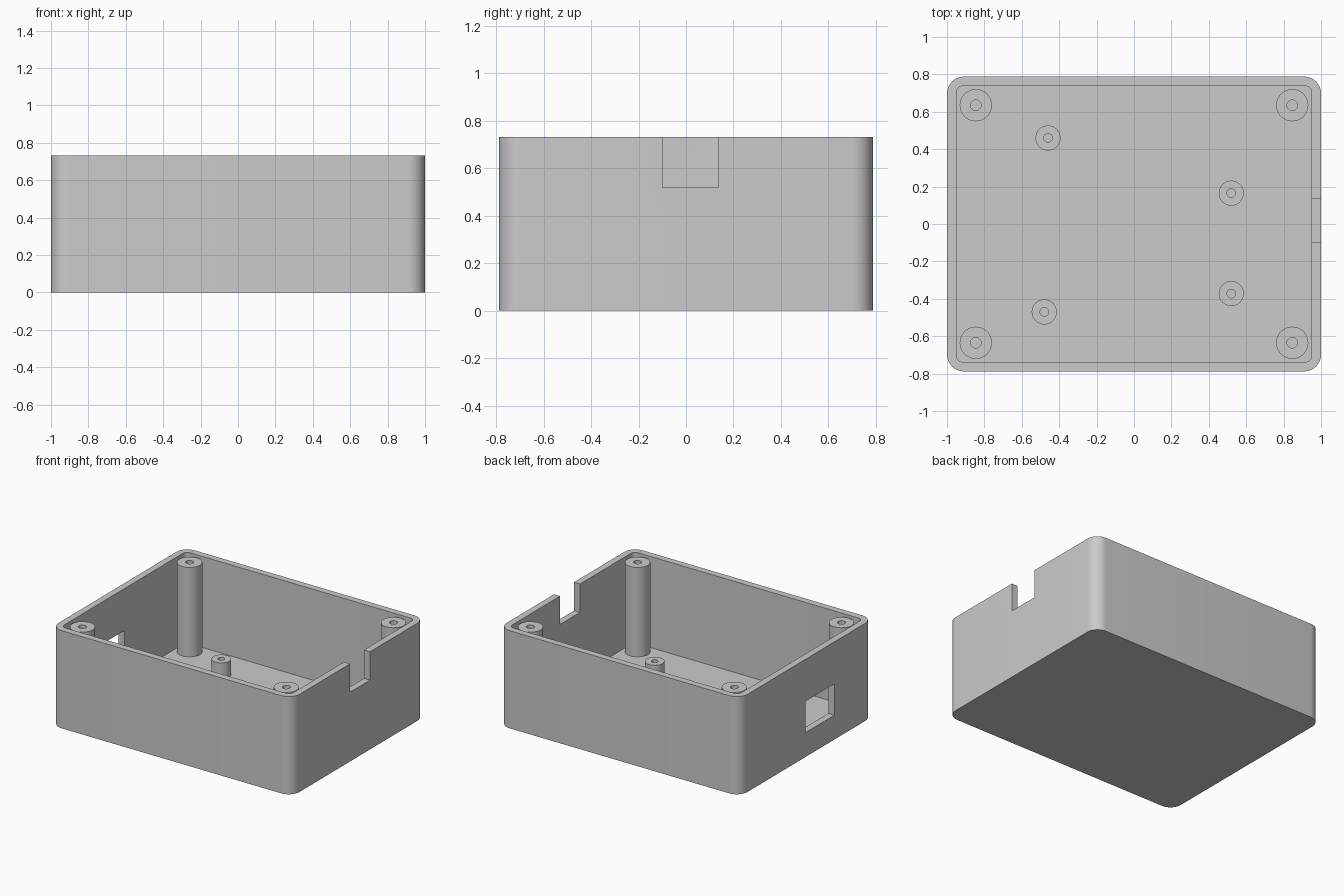
import bpy, bmesh, math

if "Cube" in bpy.data.objects:
    bpy.data.objects.remove(bpy.data.objects["Cube"], do_unlink=True)

HEIGHT, FLOOR, WALL = 0.733, 0.05, 0.05
HALF_X, HALF_Y = 1.0, 0.788

grey = bpy.data.materials.new("plain_grey")
grey.use_nodes = True
colour = (0.6, 0.6, 0.6, 1)
grey.diffuse_color = colour
grey.node_tree.nodes["Principled BSDF"].inputs["Base Color"].default_value = colour


def make_object(name, bm):
    bmesh.ops.recalc_face_normals(bm, faces=bm.faces[:])
    mesh = bpy.data.meshes.new(name)
    bm.to_mesh(mesh)
    bm.free()
    mesh.materials.append(grey)
    obj = bpy.data.objects.new(name, mesh)
    bpy.context.collection.objects.link(obj)
    return obj


def activate(obj):
    bpy.ops.object.select_all(action="DESELECT")
    obj.select_set(True)
    bpy.context.view_layer.objects.active = obj


def smooth(obj):
    activate(obj)
    bpy.ops.object.shade_smooth_by_angle(angle=math.radians(30))


def block(name, x, y, z, radius=0):
    """Box between (min, max) pairs, with optional rounded upright edges."""
    bm = bmesh.new()
    bmesh.ops.create_cube(bm, size=1)
    for v in bm.verts:
        for axis, (low, high) in enumerate((x, y, z)):
            v.co[axis] = high if v.co[axis] > 0 else low
    if radius:
        upright = [e for e in bm.edges
                   if abs(e.verts[0].co.z - e.verts[1].co.z) > 0.01]
        bmesh.ops.bevel(bm, geom=upright, offset=radius, segments=10,
                        profile=0.5, affect="EDGES")
    return make_object(name, bm)


def cut(obj, cutter):
    mod = obj.modifiers.new("cut", "BOOLEAN")
    mod.operation, mod.solver, mod.object = "DIFFERENCE", "EXACT", cutter
    activate(obj)
    bpy.ops.object.modifier_apply(modifier=mod.name)
    bpy.data.objects.remove(cutter, do_unlink=True)


def tube(name, x, y, top, outer, inner):
    """Hollow round post, spun from a rectangular section."""
    bm = bmesh.new()
    low = FLOOR - 0.005
    section = [(inner, low), (outer, low), (outer, top), (inner, top)]
    verts = [bm.verts.new((x + r, y, z)) for r, z in section]
    edges = [bm.edges.new((verts[i], verts[(i + 1) % 4])) for i in range(4)]
    bmesh.ops.spin(bm, geom=verts + edges, cent=(x, y, 0), axis=(0, 0, 1),
                   angle=math.tau, steps=40)
    bmesh.ops.remove_doubles(bm, verts=bm.verts[:], dist=0.0001)
    smooth(make_object(name, bm))


# Open case with rounded corners
case = block("case", (-HALF_X, HALF_X), (-HALF_Y, HALF_Y), (0, HEIGHT), 0.09)
inside_x, inside_y = HALF_X - WALL, HALF_Y - WALL
cut(case, block("cavity", (-inside_x, inside_x), (-inside_y, inside_y),
                (FLOOR, 1), 0.035))
# Cable notch in one end, port window in the other
cut(case, block("notch", (0.9, 1.1), (-0.1, 0.137), (0.52, 1)))
cut(case, block("window", (-1.1, -0.9), (-0.33, 0.01), (0.183, 0.418)))
smooth(case)

# Tall screw posts in the corners
for side, sx in (("left", 1), ("right", -1)):
    for end, sy in (("front", -1), ("back", 1)):
        tube(f"corner_post_{end}_{side}", sx * 0.846, sy * 0.635,
             0.721, 0.086, 0.028)

# Short standoffs on the floor
standoffs = [(-0.46, 0.46), (-0.48, -0.47), (0.52, 0.165), (0.52, -0.372)]
for i, (x, y) in enumerate(standoffs, 1):
    tube(f"board_standoff_{i}", x, y, 0.166, 0.067, 0.023)
